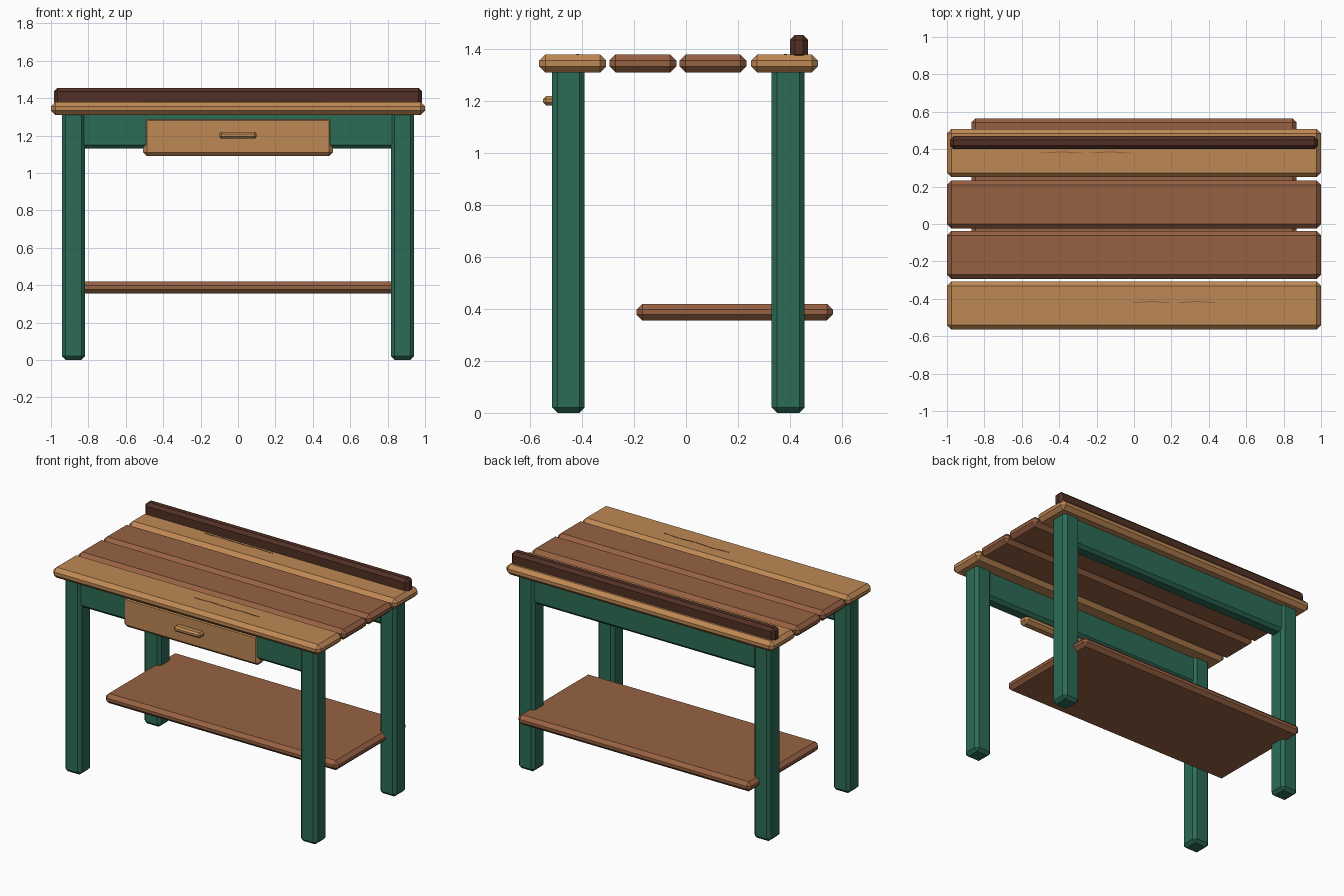
import bpy, bmesh
from mathutils import Vector

if "Cube" in bpy.data.objects:
    bpy.data.objects.remove(bpy.data.objects["Cube"], do_unlink=True)


def material(name, rgb):
    mat = bpy.data.materials.new(name)
    mat.use_nodes = True
    color = (*rgb, 1)
    mat.diffuse_color = color
    bsdf = mat.node_tree.nodes["Principled BSDF"]
    bsdf.inputs["Base Color"].default_value = color
    bsdf.inputs["Roughness"].default_value = 0.8
    return mat


tan = material("tan_wood", (0.52, 0.25, 0.09))
brown = material("brown_wood", (0.31, 0.12, 0.055))
dark = material("dark_wood", (0.085, 0.03, 0.018))
green = material("green_paint", (0.025, 0.15, 0.092))


def board(name, x, y, z, mat, bevel=0.02):
    """Chamfered box spanning the (min, max) pairs x, y and z."""
    low, high = (Vector(c) for c in zip(x, y, z))
    bm = bmesh.new()
    bmesh.ops.create_cube(bm, size=1)
    bmesh.ops.scale(bm, vec=high - low, verts=bm.verts)
    bmesh.ops.bevel(bm, geom=bm.edges[:], offset=bevel, segments=1,
                    affect='EDGES', clamp_overlap=True)
    mesh = bpy.data.meshes.new(name)
    bm.to_mesh(mesh)
    bm.free()
    mesh.materials.append(mat)
    obj = bpy.data.objects.new(name, mesh)
    obj.location = (low + high) / 2
    bpy.context.collection.objects.link(obj)
    return obj


def grain(name, x, y, length):
    """Two thin lens-shaped grain marks lying on a plank."""
    bm = bmesh.new()
    for i in range(2):
        start = x + i * length / 2
        outline = [(0, 0), (0.2, -0.002), (0.5, 0.003), (0.8, -0.002),
                   (1, 0), (0.8, 0.003), (0.5, 0.009), (0.2, 0.003)]
        face = bm.faces.new([bm.verts.new((start + u * length / 2, y + v, 0))
                             for u, v in outline])
        top = bmesh.ops.extrude_face_region(bm, geom=[face])["geom"]
        bmesh.ops.translate(bm, vec=(0, 0, 0.003),
                            verts=[g for g in top if isinstance(g, bmesh.types.BMVert)])
    bmesh.ops.recalc_face_normals(bm, faces=bm.faces)
    mesh = bpy.data.meshes.new(name)
    bm.to_mesh(mesh)
    bm.free()
    mesh.materials.append(brown)
    obj = bpy.data.objects.new(name, mesh)
    obj.location.z = 1.379
    bpy.context.collection.objects.link(obj)


# Tabletop planks, outer pair light and inner pair brown
planks = [("front", -0.565, tan), ("front_middle", -0.295, brown),
          ("back_middle", -0.025, brown), ("back", 0.25, tan)]
for place, y, mat in planks:
    board(place + "_plank", (-1, 1), (y, y + 0.258), (1.31, 1.38), mat, 0.024)
grain("front_grain", -0.03, -0.42, 0.49)
grain("back_grain", -0.52, 0.38, 0.52)

# Raised rail along the back edge
board("back_rail", (-0.985, 0.985), (0.4, 0.47), (1.36, 1.455), dark)

# Legs
for place, y in (("front", (-0.515, -0.39)), ("back", (0.33, 0.457))):
    board(place + "_left_leg", (0.817, 0.942), y, (0, 1.33), green)
    board(place + "_right_leg", (-0.942, -0.817), y, (0, 1.33), green)

# Aprons between the legs
board("front_apron", (-0.86, 0.86), (-0.501, -0.405), (1.13, 1.335), green)
board("back_apron", (-0.86, 0.86), (0.345, 0.442), (1.13, 1.335), green)

# Drawer front and its handle
board("drawer_front", (-0.507, 0.507), (-0.507, -0.43), (1.09, 1.3), tan)
board("drawer_handle", (-0.1, 0.1), (-0.55, -0.495), (1.183, 1.22), tan, 0.012)

# Lower shelf
board("shelf", (-0.87, 0.87), (-0.19, 0.565), (0.355, 0.42), brown, 0.023)
